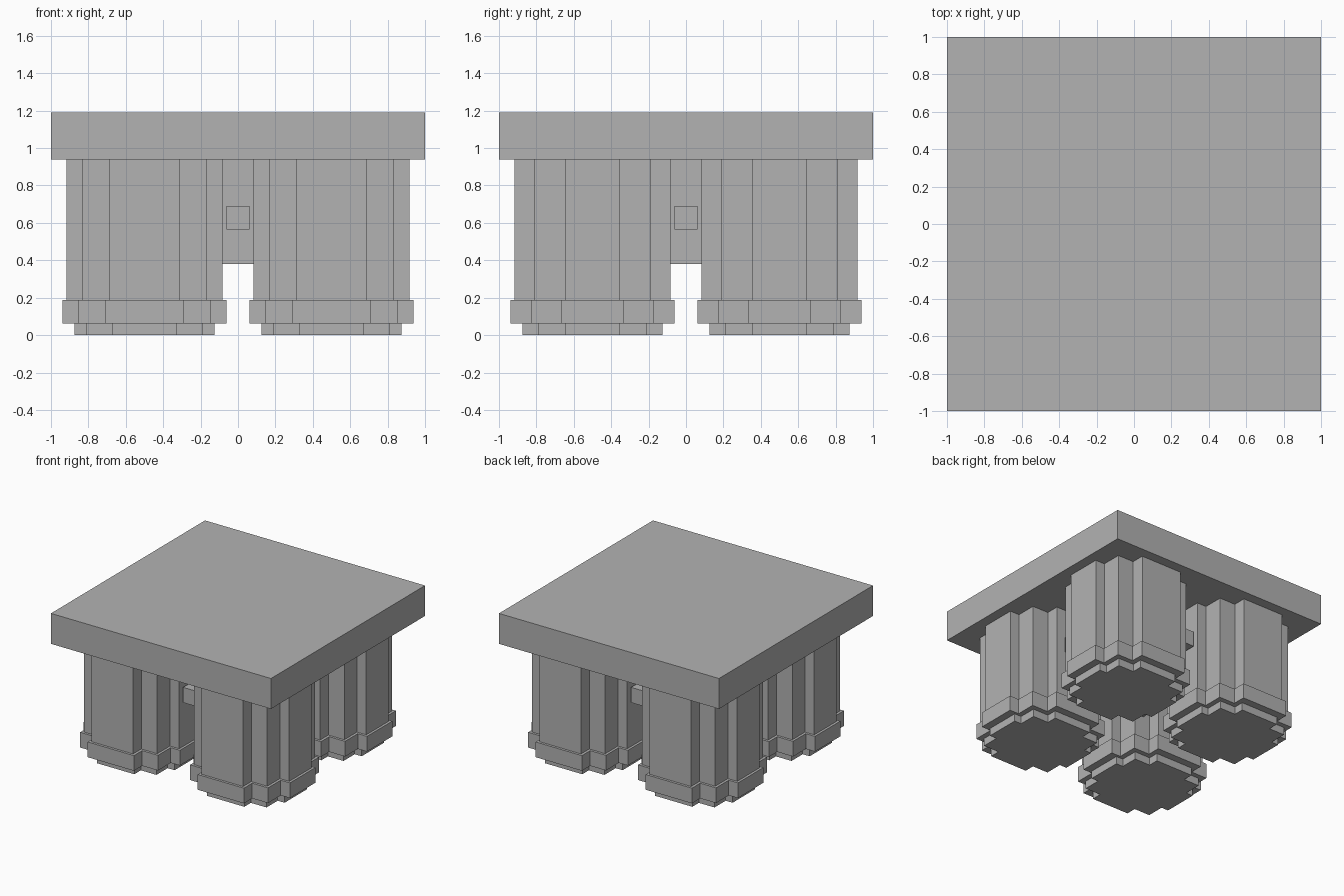
import bpy
import bmesh

if "Cube" in bpy.data.objects:
    bpy.data.objects.remove(bpy.data.objects["Cube"])

grey = bpy.data.materials.new("stone grey")
grey.diffuse_color = (0.448, 0.448, 0.448, 1)
grey.use_nodes = True
grey.node_tree.nodes["Principled BSDF"].inputs["Base Color"].default_value = grey.diffuse_color


def prism(name, outline, z0, z1, centre=(0, 0)):
    """Extrude a closed outline straight up from z0 to z1."""
    bm = bmesh.new()
    face = bm.faces.new([bm.verts.new((x + centre[0], y + centre[1], z0)) for x, y in outline])
    ext = bmesh.ops.extrude_face_region(bm, geom=[face], use_keep_orig=True)
    top = [v for v in ext["geom"] if isinstance(v, bmesh.types.BMVert)]
    bmesh.ops.translate(bm, verts=top, vec=(0, 0, z1 - z0))
    bmesh.ops.recalc_face_normals(bm, faces=bm.faces)
    mesh = bpy.data.meshes.new(name)
    bm.to_mesh(mesh)
    bm.free()
    mesh.materials.append(grey)
    obj = bpy.data.objects.new(name, mesh)
    bpy.context.collection.objects.link(obj)
    return obj


def rect(hx, hy):
    return [(-hx, -hy), (hx, -hy), (hx, hy), (-hx, hy)]


def stepped(xs, ys):
    """Outline with stair-stepped corners; xs fall while ys rise."""
    quarter = []
    for i, (x, y) in enumerate(zip(xs, ys)):
        quarter.append((x, y))
        if i + 1 < len(xs):
            quarter.append((xs[i + 1], y))
    left = [(-x, y) for x, y in reversed(quarter)]
    upper = quarter + left
    return upper + [(-x, -y) for x, y in upper]


# Table slab
prism("table_top", rect(1, 1), 0.94, 1.19)

# Central block under the slab, with pegs passing through both ways
prism("centre_block", rect(0.25, 0.25), 0.38, 0.94)
prism("peg_along_x", rect(0.625, 0.0625), 0.565, 0.69)
prism("peg_along_y", rect(0.0625, 0.625), 0.565, 0.69)

# Four stepped legs, each with a sole, a wider collar and a shaft
leg_parts = [
    ("leg_sole", (0.375, 0.312, 0.17), (0.145, 0.29, 0.375), 0.0, 0.0625),
    ("leg_collar", (0.4375, 0.354, 0.21), (0.165, 0.33, 0.4375), 0.0625, 0.1875),
    ("leg_shaft", (0.417, 0.333, 0.188), (0.145, 0.31, 0.417), 0.1875, 0.94),
]
for side, cx in (("left", -0.5), ("right", 0.5)):
    for end, cy in (("front", -0.5), ("back", 0.5)):
        for part, xs, ys, z0, z1 in leg_parts:
            prism(f"{end}_{side}_{part}", stepped(xs, ys), z0, z1, (cx, cy))
